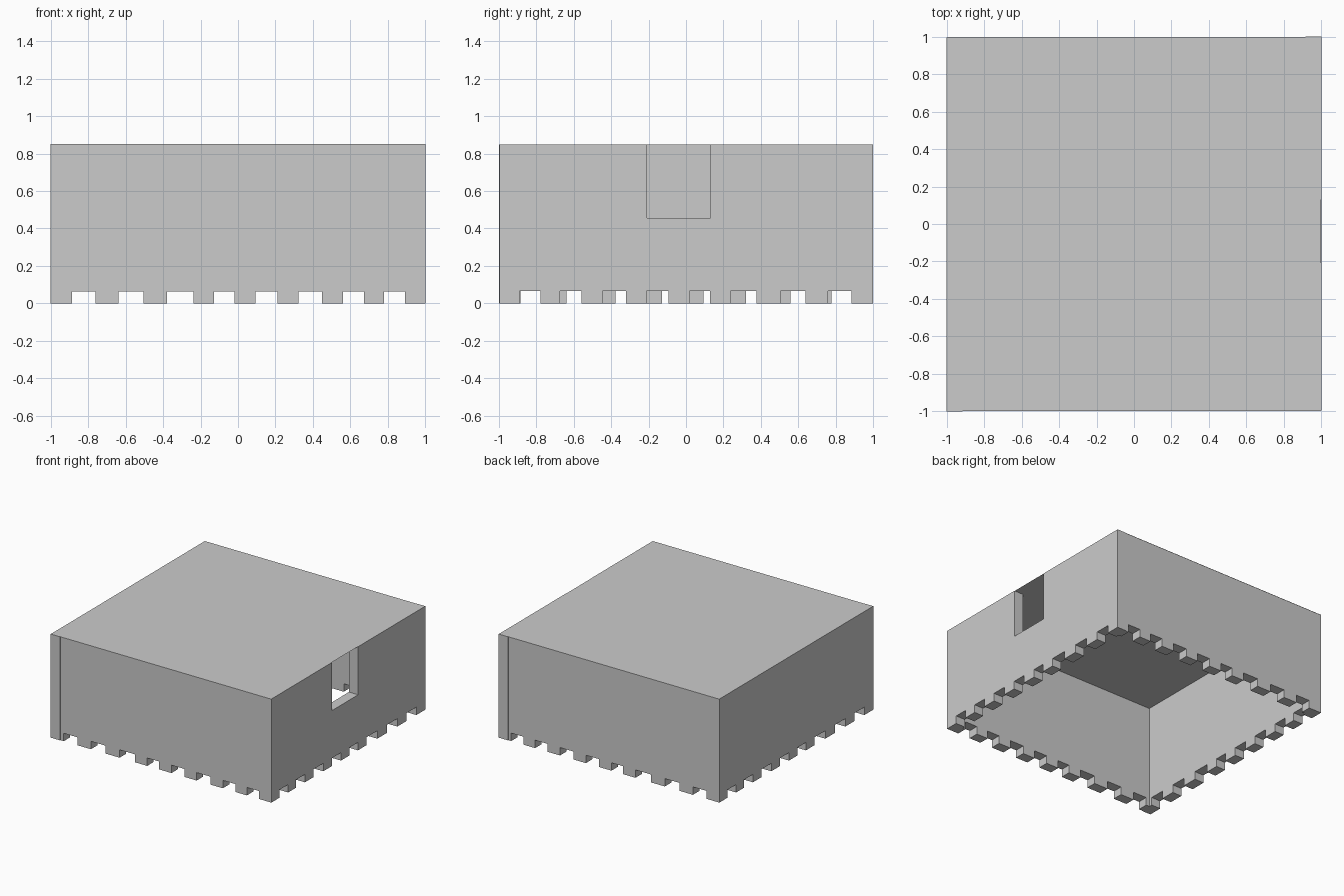
import bpy, bmesh
from mathutils import Vector

if "Cube" in bpy.data.objects:
    bpy.data.objects.remove(bpy.data.objects["Cube"])

H, NOTCH, T = 0.85, 0.065, 0.084

# bottom notches along a wall, as (start, end)
NOTCHES = [(-0.885, -0.76), (-0.638, -0.505), (-0.378, -0.238), (-0.127, -0.02),
           (0.093, 0.212), (0.322, 0.447), (0.56, 0.673), (0.778, 0.89)]
REVERSED = [(-b, -a) for a, b in reversed(NOTCHES)]


def wall(name, lo, hi, notches, place, depth, window=None):
    """Extrude a notched wall outline; place maps (u, z) to a 3D point."""
    pts = [(lo, 0)]
    for a, b in notches:
        pts += [(a, 0), (a, NOTCH), (b, NOTCH), (b, 0)]
    pts += [(hi, 0), (hi, H)]
    if window:
        a, b, sill = window
        pts += [(b, H), (b, sill), (a, sill), (a, H)]
    pts.append((lo, H))
    bm = bmesh.new()
    face = bm.faces.new([bm.verts.new(place(u, z)) for u, z in pts])
    ext = bmesh.ops.extrude_face_region(bm, geom=[face], use_keep_orig=True)
    moved = [g for g in ext["geom"] if isinstance(g, bmesh.types.BMVert)]
    bmesh.ops.translate(bm, verts=moved, vec=Vector(depth))
    bmesh.ops.recalc_face_normals(bm, faces=bm.faces)
    finish(name, bm)


def finish(name, bm):
    mesh = bpy.data.meshes.new(name)
    bm.to_mesh(mesh)
    bm.free()
    bpy.context.collection.objects.link(bpy.data.objects.new(name, mesh))


# side walls run the full depth; the right one has the window slot
wall("left_wall", -1, 0.996, NOTCHES, lambda u, z: (-1, u, z), (T, 0, 0))
wall("right_wall", -0.996, 1, REVERSED, lambda u, z: (1, u, z), (-T, 0, 0),
     window=(-0.208, 0.13, 0.455))

# front and back walls fit between the sides
E = 1 - T
wall("front_wall", -E, E, NOTCHES, lambda u, z: (u, -0.996, z), (0, T, 0))
wall("back_wall", -E, E, NOTCHES, lambda u, z: (u, 0.996, z), (0, -T, 0))

# thin roof sheet
bm = bmesh.new()
bm.faces.new([bm.verts.new((x, y, H)) for x, y in
              [(-0.998, -0.998), (0.998, -0.998), (0.998, 0.998), (-0.998, 0.998)]])
finish("roof", bm)
